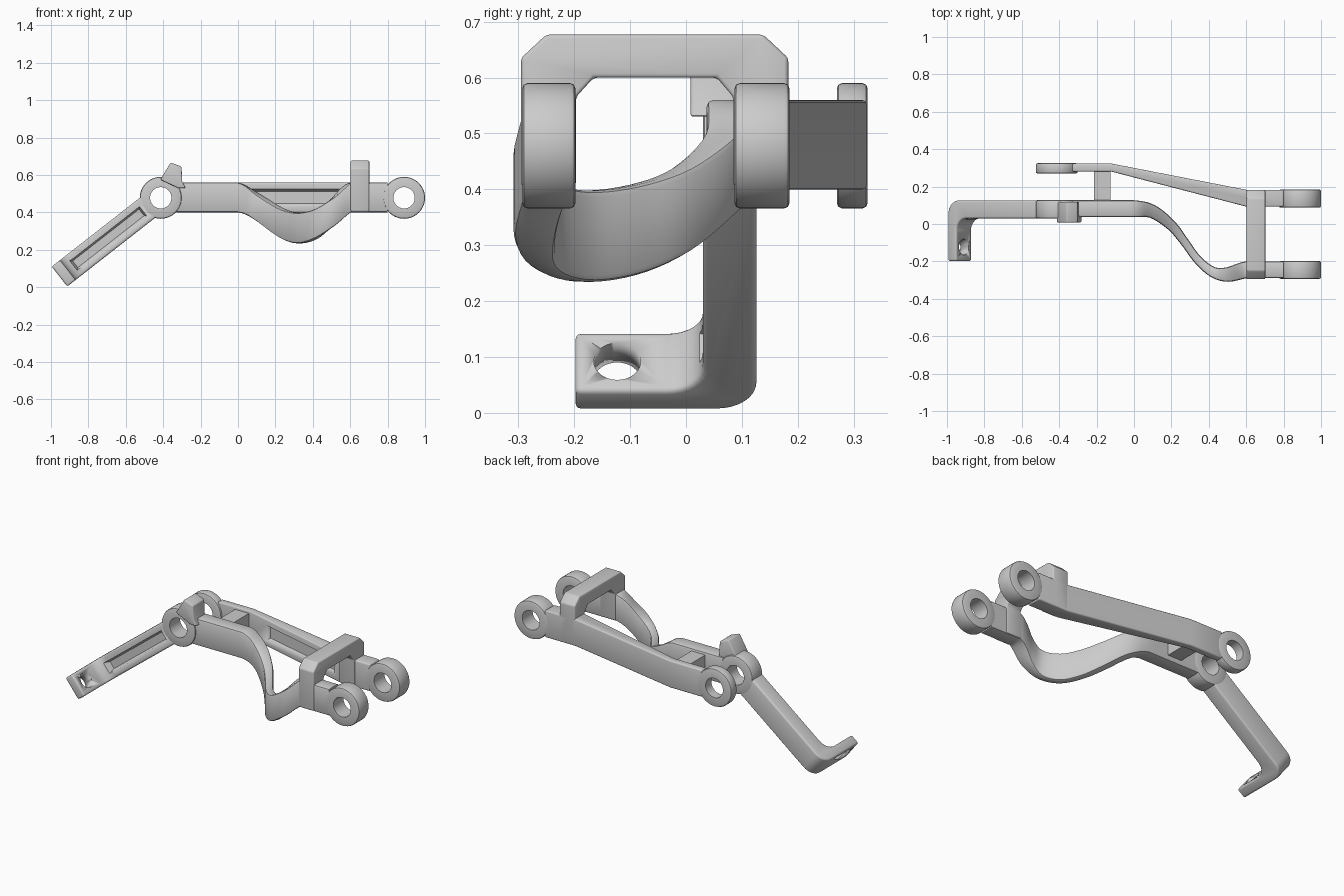
import bpy, bmesh
from math import sin, cos, pi, radians
from mathutils import Vector, Matrix

if "Cube" in bpy.data.objects:
    bpy.data.objects.remove(bpy.data.objects["Cube"])


def finish(name, bm, bevel=0.0):
    bmesh.ops.recalc_face_normals(bm, faces=bm.faces)
    me = bpy.data.meshes.new(name)
    bm.to_mesh(me)
    bm.free()
    ob = bpy.data.objects.new(name, me)
    bpy.context.collection.objects.link(ob)
    bpy.ops.object.select_all(action='DESELECT')
    bpy.context.view_layer.objects.active = ob
    ob.select_set(True)
    if bevel:
        m = ob.modifiers.new("soft_edges", 'BEVEL')
        m.width, m.segments = bevel, 3
        m.limit_method, m.angle_limit = 'ANGLE', radians(40)
        bpy.ops.object.modifier_apply(modifier=m.name)
    bpy.ops.object.shade_smooth_by_angle(angle=radians(35))
    return ob


def loft(name, sections, bevel=0.0):
    """Skin closed sections of equal point count and cap both ends."""
    bm = bmesh.new()
    rows = [[bm.verts.new(p) for p in s] for s in sections]
    n = len(rows[0])
    for a, b in zip(rows, rows[1:]):
        for i in range(n):
            j = (i + 1) % n
            bm.faces.new((a[i], a[j], b[j], b[i]))
    bm.faces.new(rows[0])
    bm.faces.new(rows[-1])
    return finish(name, bm, bevel)


def prism(name, pts, place, lo, hi, bevel=0.0):
    return loft(name, [[place(u, v, w) for u, v in pts] for w in (lo, hi)], bevel)


def ring(name, x, y0, y1, r=0.112, hole=0.057, z=0.478, n=48):
    b = 0.009
    prof = [(hole, y0), (r - b, y0), (r - b * .3, y0 + b * .3), (r, y0 + b),
            (r, y1 - b), (r - b * .3, y1 - b * .3), (r - b, y1), (hole, y1)]
    bm = bmesh.new()
    rows = [[bm.verts.new((x + q * cos(2 * pi * i / n), y, z + q * sin(2 * pi * i / n)))
             for q, y in prof] for i in range(n)]
    for k in range(n):
        a, c = rows[k], rows[(k + 1) % n]
        for i in range(len(prof)):
            j = (i + 1) % len(prof)
            bm.faces.new((a[i], a[j], c[j], c[i]))
    return finish(name, bm)


def cut(ob, cutter):
    cutter.hide_render = True
    bpy.context.view_layer.objects.active = ob
    m = ob.modifiers.new("cut", 'BOOLEAN')
    m.operation, m.object, m.solver = 'DIFFERENCE', cutter, 'EXACT'
    bpy.ops.object.modifier_apply(modifier=m.name)
    bpy.data.objects.remove(cutter)


def rect(u0, u1, v0, v1):
    return [(u0, v0), (u1, v0), (u1, v1), (u0, v1)]


def arc(cx, cy, r, a0, a1, n=8):
    return [(cx + r * cos(radians(a0 + (a1 - a0) * i / n)),
             cy + r * sin(radians(a0 + (a1 - a0) * i / n))) for i in range(n + 1)]


# Pivot rings
ring("front_fork_ring", 0.888, -0.293, -0.198)
ring("rear_fork_ring", 0.888, 0.087, 0.185)
ring("elbow_ring", -0.413, 0.03, 0.128)
ring("rear_arm_ring", -0.413, 0.27, 0.325)

# Front arm: straight bar, S-shaped dip, straight bar (x, y, thickness, z low, z high)
keys = [(-0.33, .082, .090, .40, .56), (-0.16, .082, .090, .40, .56), (0, .082, .090, .40, .56),
        (.10, .066, .072, .360, .503), (.20, -.008, .056, .288, .440),
        (.27, -.095, .046, .247, .408), (.34, -.190, .046, .235, .398),
        (.42, -.256, .056, .260, .418), (.50, -.270, .078, .318, .473),
        (.60, -.245, .090, .40, .56), (.70, -.245, .090, .40, .56), (.80, -.245, .090, .40, .56)]
pts = []
for k in range(len(keys) - 1):
    p = [Vector(keys[max(0, min(len(keys) - 1, k + d))]) for d in (-1, 0, 1, 2)]
    for s in range(5):
        t = s / 5
        q = .5 * (2 * p[1] + (p[2] - p[0]) * t + (2 * p[0] - 5 * p[1] + 4 * p[2] - p[3]) * t ** 2
                  + (3 * p[1] - p[0] - 3 * p[2] + p[3]) * t ** 3) if 2 <= k <= 8 else p[1].lerp(p[2], t)
        pts.append(q)
pts.append(Vector(keys[-1]))
sections = []
for i, q in enumerate(pts):
    a, b = pts[max(0, i - 1)], pts[min(len(pts) - 1, i + 1)]
    nrm = Vector((-(b[1] - a[1]), b[0] - a[0])).normalized()
    c, h, e = Vector((q[0], q[1])), q[2] / 2, 0.012
    outline = []
    for s, z in ((-h, q[3] + e), (-h + e * .3, q[3] + e * .3), (-h + e, q[3]), (h - e, q[3]),
                 (h - e * .3, q[3] + e * .3), (h, q[3] + e), (h, q[4] - e),
                 (h - e * .3, q[4] - e * .3), (h - e, q[4]), (-h + e, q[4]),
                 (-h + e * .3, q[4] - e * .3), (-h, q[4] - e)):
        outline.append((c.x + nrm.x * s, c.y + nrm.y * s, z))
    sections.append(outline)
loft("front_arm", sections)

# Rear arm: tapered slanted bar with a long pocket on its inner side
rear = prism("rear_arm", [(-.33, .28), (-.12, .28), (.6, .093), (.8, .093),
                          (.8, .183), (.6, .183), (-.12, .323), (-.33, .323)],
             lambda u, v, w: (u, v, w), .40, .56, .008)


def slant(u, v, d):
    return (u, .28 - .187 * (u + .12) / .72 + d, v)


cut(rear, loft("rear_pocket_cutter", [[slant(u, v, d) for u, v in rect(*r)] for r, d in (
    ((.01, .565, .43, .53), -.01), ((.03, .545, .447, .513), .022))]))

# Lower arm: sloping L-shaped lever with pocket and end-tab hole
ca, sa = cos(radians(38)), sin(radians(38))


def lever(t, y, w):
    return (-.413 - ca * t + sa * w, y, .48 - sa * t - ca * w)


prof = ([(.07, .03), (.07, .126)] + arc(.687 - .07, .126 - .07, .07, 90, 0)
        + [(.687, -.198), (.63, -.198)] + arc(.565, -.035, .065, 0, 90))
low = prism("lower_arm", prof, lever, -.0675, .0675, .01)
cut(low, loft("lever_pocket_cutter", [[lever(t, y, w) for t, w in rect(*r)] for r, y in (
    ((.115, .595, -.036, .036), .015), ((.13, .58, -.022, .022), .062))]))
cut(low, loft("tab_hole_cutter", [[lever(t, y, w) for y, w in arc(-.123, 0, .042, 0, 351, 39)]
                                  for t in (.6, .75)]))
bpy.context.view_layer.objects.active = low

# Stop tooth on top of the elbow
prism("stop_tooth", [(-.415, .575), (-.36, .667), (-.302, .645), (-.298, .565), (-.28, .53), (-.32, .53)],
      lambda u, v, w: (u, w, v), .008, .118, .006)

# Cross block joining the two arms
prism("cross_block", rect(-.215, -.125, .43, .545), lambda u, v, w: (u, w, v), .11, .295)

# Bridge over the fork
prism("fork_bridge", [(-.295, .405), (-.295, .635), (-.25, .677), (.138, .677), (.183, .635), (.183, .405),
                      (.085, .405), (.085, .565), (.055, .6), (-.165, .6), (-.197, .565), (-.197, .405)],
      lambda u, v, w: (w, u, v), .602, .702, .007)
